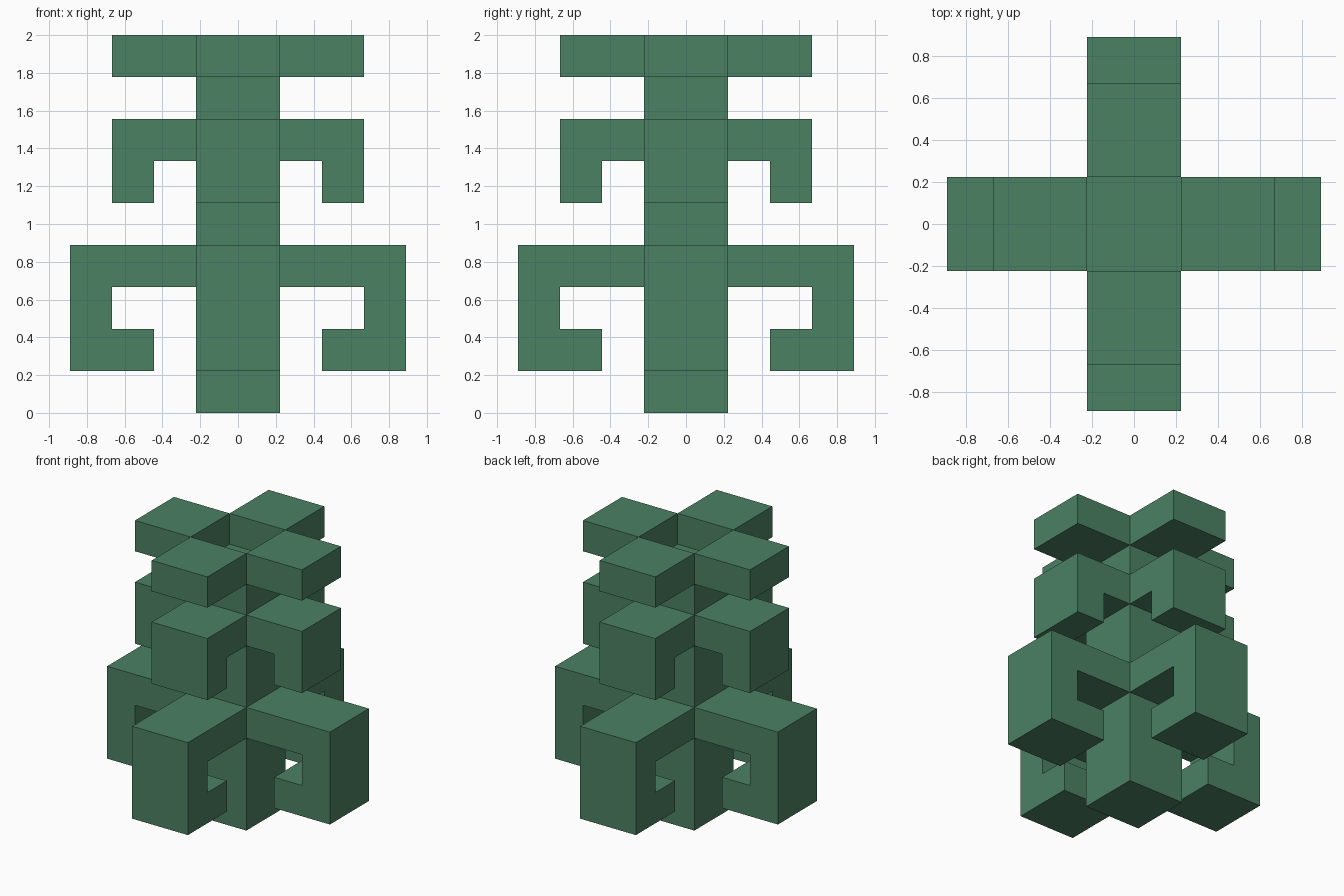
import bpy, bmesh, math
from mathutils import Matrix

if "Cube" in bpy.data.objects:
    bpy.data.objects.remove(bpy.data.objects["Cube"])

U = 2 / 9  # grid module: half the trunk width

green = bpy.data.materials.new("leaf green")
green.diffuse_color = (0.07, 0.22, 0.127, 1)
green.use_nodes = True
green.node_tree.nodes["Principled BSDF"].inputs["Base Color"].default_value = green.diffuse_color


def prism(name, profile, angle=0):
    """Extrude an (outward, height) profile to trunk width and turn it about z."""
    bm = bmesh.new()
    face = bm.faces.new([bm.verts.new((x * U, -U, z * U)) for x, z in profile])
    new = bmesh.ops.extrude_face_region(bm, geom=[face])["geom"]
    bmesh.ops.translate(bm, vec=(0, 2 * U, 0),
                        verts=[v for v in new if isinstance(v, bmesh.types.BMVert)])
    bmesh.ops.recalc_face_normals(bm, faces=bm.faces)
    bm.transform(Matrix.Rotation(angle, 4, 'Z'))
    mesh = bpy.data.meshes.new(name)
    bm.to_mesh(mesh)
    bm.free()
    mesh.materials.append(green)
    bpy.context.collection.objects.link(bpy.data.objects.new(name, mesh))


# Square trunk, stopping below the top branches to leave an open well
prism("trunk", [(-1, 0), (1, 0), (1, 8), (-1, 8)])

# Branch tiers: curled hooks, drooping elbows, straight blocks
tiers = {
    "lower_branch": [(1, 3), (3, 3), (3, 2), (2, 2), (2, 1), (4, 1), (4, 4), (1, 4)],
    "middle_branch": [(1, 6), (2, 6), (2, 5), (3, 5), (3, 7), (1, 7)],
    "top_branch": [(1, 8), (3, 8), (3, 9), (1, 9)],
}
for name, profile in tiers.items():
    for i, side in enumerate(("right", "back", "left", "front")):
        prism(f"{name}_{side}", profile, i * math.pi / 2)
